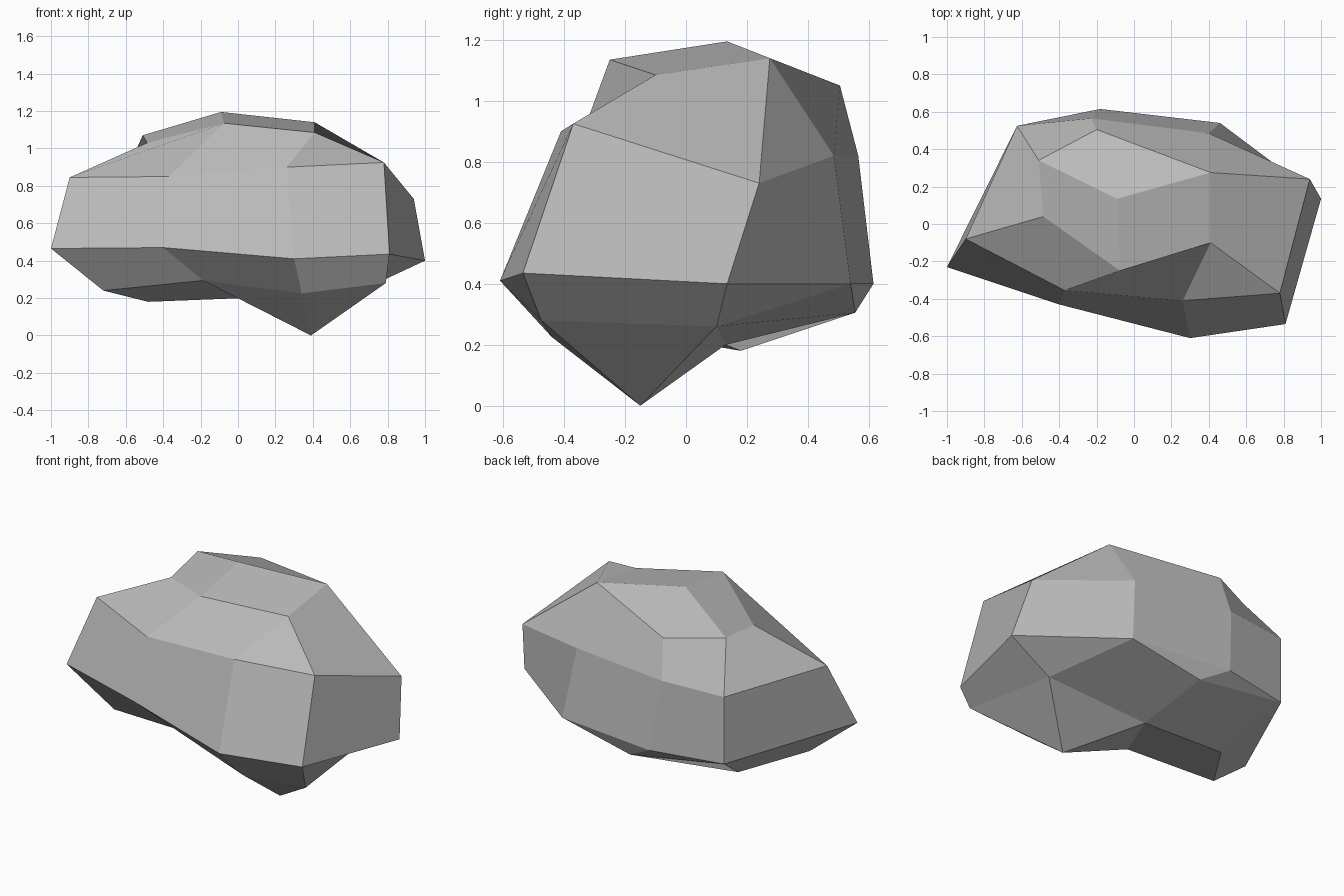
import bpy
import bmesh

default_cube = bpy.data.objects.get("Cube")
if default_cube:
    bpy.data.objects.remove(default_cube, do_unlink=True)

# One flat stone colour
stone = bpy.data.materials.new("stone grey")
stone.use_nodes = True
colour = (0.5, 0.5, 0.5, 1.0)
stone.diffuse_color = colour
shader = next(n for n in stone.node_tree.nodes if n.type == "BSDF_PRINCIPLED")
shader.inputs["Base Color"].default_value = colour
shader.inputs["Roughness"].default_value = 0.9

bm = bmesh.new()


def make_verts(points):
    return [bm.verts.new(p) for p in points]


def make_face(*corners):
    """Add a face, dropping repeated corners so quads can taper to triangles."""
    unique = list(dict.fromkeys(corners))
    if len(unique) > 2:
        bm.faces.new(unique)


def bridge(lower, upper, closed=True):
    """Join two cross-sections with a band of flat facets."""
    count = len(lower)
    for i in range(count if closed else count - 1):
        n = (i + 1) % count
        make_face(lower[i], lower[n], upper[n], upper[i])


# Cross-sections, running from the left end round the front to the back
girdle = make_verts([
    (-1, -.23, .465), (-.4, -.43, .47), (.3, -.61, .41), (.81, -.535, .435),
    (1, .135, .4), (.46, .54, .4), (-.18, .615, .4), (-.625, .525, .4)])
shoulder = make_verts([
    (-.9, -.08, .845), (-.37, -.355, .85), (.26, -.41, .9), (.78, -.37, .925),
    (.94, .24, .73), (.4, .485, .82), (-.23, .565, .82), (-.625, .525, .81)])
crown = make_verts([
    (-.485, .04, 1.03), (-.075, -.25, 1.135), (.41, -.1, 1.085),
    (.41, .275, 1.14), (-.2, .505, 1.05), (-.51, .34, 1.07)])
underside = make_verts([
    (-.72, -.17, .24), (-.187, -.28, .294), (.34, -.44, .225),
    (.79, -.475, .28), (.7, .1, .26)])
peak, foot, hollow, back_heel, end_heel = make_verts([
    (-.09, .135, 1.195), (.39, -.15, 0), (.03, .13, .2),
    (-.01, .555, .305), (-.48, .18, .18)])

# Side bands
bridge(girdle, shoulder)
a, b, c, d, e, f = crown
bridge(shoulder, [a, b, c, c, d, d, e, f])
bridge(girdle[:5], underside, closed=False)

# Top facets around the peak
for left, middle, right in ((f, a, b), (b, c, d), (d, e, f)):
    make_face(left, middle, right, peak)

# Bottom facets around the foot and the hollow
end, dip, front, corner, side = underside
right_mid, back_right, back_mid, back_end = girdle[4:]
for first, second in zip(underside[1:], underside[2:]):
    make_face(first, second, foot)
make_face(side, hollow, foot)
make_face(foot, hollow, dip)
make_face(end, dip, hollow, end_heel)
make_face(right_mid, back_right, side)
make_face(side, back_right, back_heel, hollow)
make_face(back_right, back_mid, back_heel)
make_face(back_mid, back_end, back_heel)
make_face(back_heel, back_end, end_heel, hollow)
make_face(back_end, girdle[0], end, end_heel)

bmesh.ops.recalc_face_normals(bm, faces=bm.faces[:])

# Faceted boulder, flat shaded
mesh = bpy.data.meshes.new("boulder")
bm.to_mesh(mesh)
bm.free()
mesh.materials.append(stone)
boulder = bpy.data.objects.new("boulder", mesh)
bpy.context.collection.objects.link(boulder)
